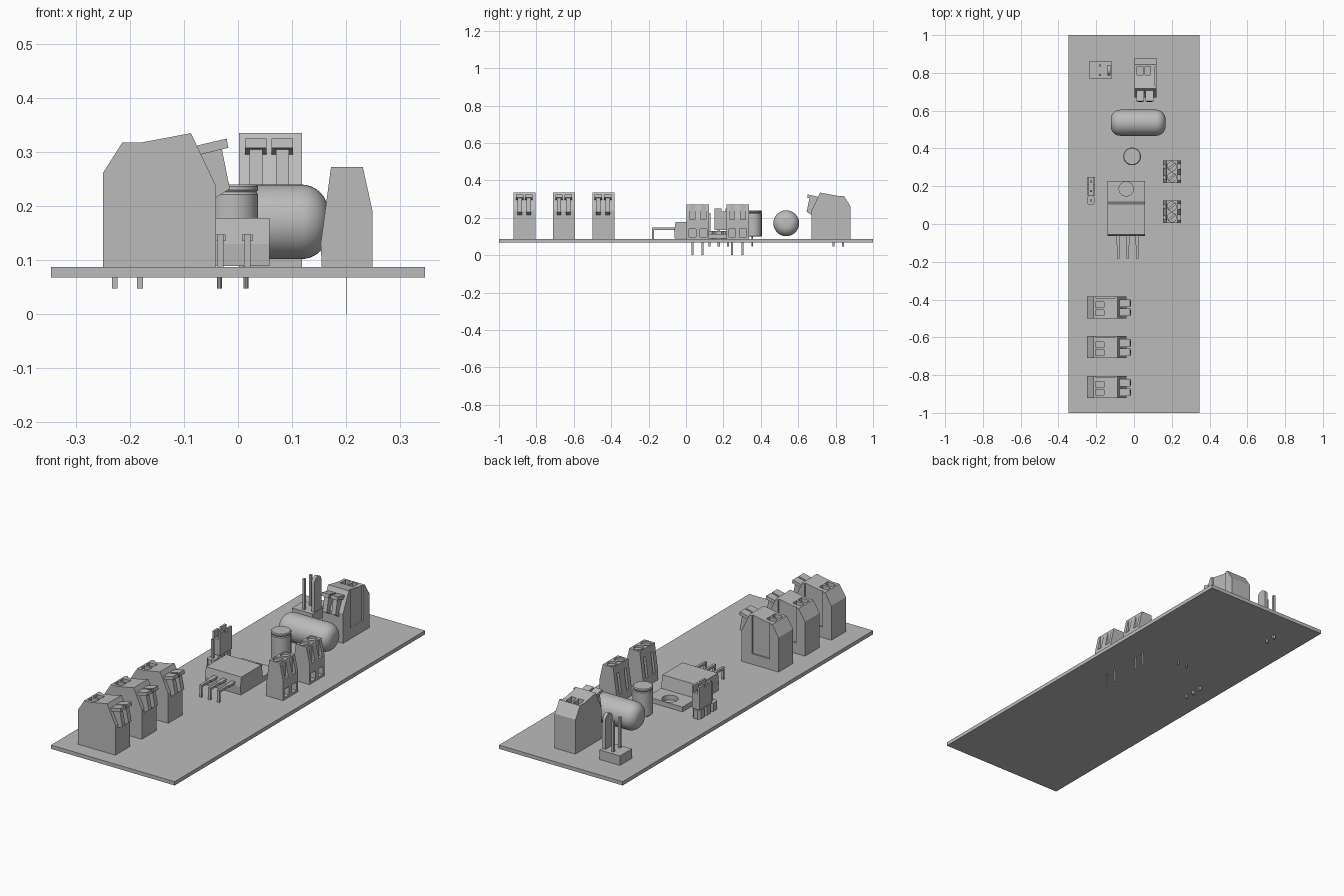
import bpy, bmesh, math
from mathutils import Matrix, Vector

if "Cube" in bpy.data.objects:
    bpy.data.objects.remove(bpy.data.objects["Cube"])

grey = bpy.data.materials.new("plain_grey")
grey.use_nodes = True
grey.diffuse_color = (0.5, 0.5, 0.5, 1)
grey.node_tree.nodes["Principled BSDF"].inputs["Base Color"].default_value = (0.5, 0.5, 0.5, 1)
BOARD = 0.087


def finish(bm, name, matrix=None):
    """Turn a bmesh into a named grey object."""
    bmesh.ops.recalc_face_normals(bm, faces=bm.faces)
    if matrix:
        bm.transform(matrix)
    mesh = bpy.data.meshes.new(name)
    bm.to_mesh(mesh)
    bm.free()
    mesh.materials.append(grey)
    ob = bpy.data.objects.new(name, mesh)
    bpy.context.collection.objects.link(ob)
    return ob


def select(ob):
    bpy.ops.object.select_all(action='DESELECT')
    ob.select_set(True)
    bpy.context.view_layer.objects.active = ob


def smooth(ob):
    select(ob)
    bpy.ops.object.shade_smooth_by_angle(angle=math.radians(35))
    return ob


def box(name, x, y, z, matrix=None):
    """Box from (min, max) pairs."""
    bm = bmesh.new()
    bmesh.ops.create_cube(bm, size=1)
    for v in bm.verts:
        v.co = [(a + b) / 2 + c * (b - a) for (a, b), c in zip((x, y, z), v.co)]
    return finish(bm, name, matrix)


def prism(name, profile, y0, y1, matrix=None):
    """Extrude an x-z profile from y0 to y1."""
    bm = bmesh.new()
    face = bm.faces.new([bm.verts.new((x, y0, z)) for x, z in profile])
    ext = bmesh.ops.extrude_face_region(bm, geom=[face])
    moved = [g for g in ext["geom"] if isinstance(g, bmesh.types.BMVert)]
    bmesh.ops.translate(bm, verts=moved, vec=(0, y1 - y0, 0))
    return finish(bm, name, matrix)


def lathe(name, profile, matrix=None, steps=40):
    """Spin a radius-height profile about z."""
    bm = bmesh.new()
    verts = [bm.verts.new((r, 0, z)) for r, z in profile]
    edges = [bm.edges.new(pair) for pair in zip(verts, verts[1:])]
    bmesh.ops.spin(bm, geom=verts + edges, cent=(0, 0, 0), axis=(0, 0, 1),
                   angle=math.tau, steps=steps)
    bmesh.ops.remove_doubles(bm, verts=bm.verts, dist=0.0001)
    return smooth(finish(bm, name, matrix))


def cylinder(name, x, y, r, z0, z1, matrix=None, steps=32):
    place = Matrix.Translation((x, y, 0))
    return lathe(name, [(0, z0), (r, z0), (r, z1), (0, z1)],
                 matrix @ place if matrix else place, steps)


def cut(ob, cutters):
    for c in cutters:
        mod = ob.modifiers.new("cut", 'BOOLEAN')
        mod.operation, mod.object, mod.solver = 'DIFFERENCE', c, 'EXACT'
        select(ob)
        bpy.ops.object.modifier_apply(modifier=mod.name)
        bpy.data.objects.remove(c)
    return ob


def span(c, w):
    return (c - w / 2, c + w / 2)


# Circuit board
box("circuit_board", (-0.346, 0.346), (-1, 1), (0.068, BOARD))


# Lever wire connectors: local +x is the lever side
def lever_connector(name, x, y, turn):
    m = Matrix.Translation((x, y, 0)) @ Matrix.Rotation(turn, 4, 'Z')
    body = prism(name + "_body", [(0, BOARD), (0, 0.261), (0.036, 0.318), (0.072, 0.318),
                                  (0.163, 0.335), (0.209, 0.238), (0.209, BOARD)],
                 -0.058, 0.058, m)
    cutters = [box("side_pocket", (0.05, 0.15), (0.05, 0.07), (0.14, 0.36), m)]
    cutters += [box("wire_hole", (0.045, 0.09), span(v, 0.03), (0.27, 0.4), m)
                for v in (-0.028, 0.013)]
    cut(body, cutters)
    for side, v in (("right", -0.027), ("left", 0.022)):
        prism(f"{name}_lever_{side}", [(0.165, 0.31), (0.229, 0.325), (0.232, 0.308),
                                       (0.175, 0.294)], v - 0.02, v + 0.02, m)
        prism(f"{name}_stem_{side}", [(0.18, 0.297), (0.22, 0.306), (0.235, 0.232),
                                      (0.209, 0.216), (0.2, 0.22)], v - 0.012, v + 0.012, m)


for i, y in enumerate((-0.863, -0.652, -0.441)):
    lever_connector(f"lever_connector_{i + 1}", -0.25, y, 0)
lever_connector("power_connector", 0.06, 0.88, -math.pi / 2)


# Screw terminals with flat solder tabs
def screw_terminal(name, y):
    m = Matrix.Translation((0, y, 0))
    body = prism(name + "_body", [(0.155, BOARD), (0.153, 0.13), (0.172, 0.272), (0.231, 0.272),
                                  (0.249, 0.19), (0.249, BOARD)], -0.06, 0.06, m)
    cutters = []
    for v in (-0.029, 0.029):
        slot = m @ Matrix.Translation((0.2, v, 0)) @ Matrix.Rotation(math.radians(40), 4, 'Z')
        cutters += [box("wire_opening", (0.21, 0.3), span(v, 0.036), (0.098, 0.14), m),
                    box("front_notch", (0.231, 0.3), span(v, 0.026), (0.19, 0.3), m),
                    box("back_groove", (0.1, 0.178), span(v, 0.016), (0.13, 0.235), m),
                    cylinder("screw_well", 0.2, v, 0.024, 0.262, 0.3, m),
                    box("screw_slot", (-0.022, 0.022), (-0.004, 0.004), (0.25, 0.3), slot)]
    cut(body, cutters)
    for v in (-0.029, 0.025):
        box(name + "_tab", span(0.2, 0.001), span(v, 0.011), (0, 0.07), m)


for i, y in enumerate((0.064, 0.276)):
    screw_terminal(f"screw_terminal_{i + 1}", y)

# Lying capacitor with rounded ends
L, R, F = 0.145, 0.069, 0.05
arc = [(R - F + F * math.cos(t * math.pi / 16), L - F + F * math.sin(t * math.pi / 16))
       for t in range(9)]
half = arc + [(0, L)]
lathe("lying_capacitor", [(r, -z) for r, z in reversed(half)] + half,
      Matrix.Translation((0.022, 0.536, 0.171)) @ Matrix.Rotation(math.pi / 2, 4, 'Y'))

# Standing capacitor with a thin neck groove
lathe("standing_capacitor", [(0, 0.1), (0.043, 0.1), (0.047, 0.104), (0.047, 0.222), (0.044, 0.226),
                             (0.047, 0.23), (0.047, 0.236), (0.043, 0.24), (0, 0.24)],
      Matrix.Translation((-0.01, 0.358, 0)))
for x in (-0.034, 0.015):
    cylinder("standing_capacitor_lead", x, 0.355, 0.0045, 0.048, 0.11, steps=10)

# Voltage regulator lying flat
cut(box("regulator_tab", (-0.14, 0.058), (0.1, 0.228), (0.09, 0.114)),
    [cylinder("tab_hole", -0.041, 0.186, 0.038, 0.05, 0.2)])
side = Matrix.Translation((-0.041, 0, 0)) @ Matrix.Rotation(math.pi / 2, 4, 'Z')
prism("regulator_body", [(-0.06, 0.089), (-0.063, 0.13), (-0.056, 0.178), (0.106, 0.178),
                         (0.116, 0.114), (0.116, 0.089)], -0.099, 0.099, side)
for x in (-0.083, -0.033, 0.017):
    box("regulator_leg_root", span(x, 0.02), (-0.11, -0.05), (0.136, 0.148))
    box("regulator_leg", span(x, 0.012), (-0.182, -0.105), (0.136, 0.148))
    box("regulator_leg_foot", span(x, 0.012), (-0.182, -0.172), (0.08, 0.14))

# Three pin header with a jumper cap on two of its pins
for y in (0.125, 0.175, 0.225):
    base = box("header_base", (-0.25, -0.207), span(y, 0.05), (BOARD, 0.13))
    bm = bmesh.new()
    bm.from_mesh(base.data)
    upright = [e for e in bm.edges if abs((e.verts[0].co - e.verts[1].co).z) > 0.01]
    bmesh.ops.bevel(bm, geom=upright, offset=0.011, segments=1, affect='EDGES')
    bm.to_mesh(base.data)
    bm.free()
    box("header_pin", span(-0.228, 0.011), span(y, 0.011), (0.048, 0.225))
cut(box("jumper_cap", (-0.25, -0.207), (0.152, 0.248), (0.135, 0.25)),
    [box("cap_slot", span(-0.228, 0.022), (0.14, 0.26), (0.215, 0.3)),
     box("cap_notch", (-0.3, -0.15), span(0.2, 0.02), (0.235, 0.3))])

# Two pin header with an upright rounded locking tongue
box("plug_base", (-0.235, -0.12), (0.767, 0.863), (BOARD, 0.135))
for y in (0.788, 0.84):
    box("plug_pin", span(-0.181, 0.011), span(y, 0.011), (0.048, 0.29))
top = [(0.028 * math.cos(t * math.pi / 12), 0.28 + 0.028 * math.sin(t * math.pi / 12))
       for t in range(13)]
smooth(prism("plug_tongue", [(-0.028, 0.12), (0.028, 0.12)] + top, -0.008, 0.008,
             Matrix.Translation((-0.132, 0.815, 0)) @ Matrix.Rotation(math.pi / 2, 4, 'Z')))
